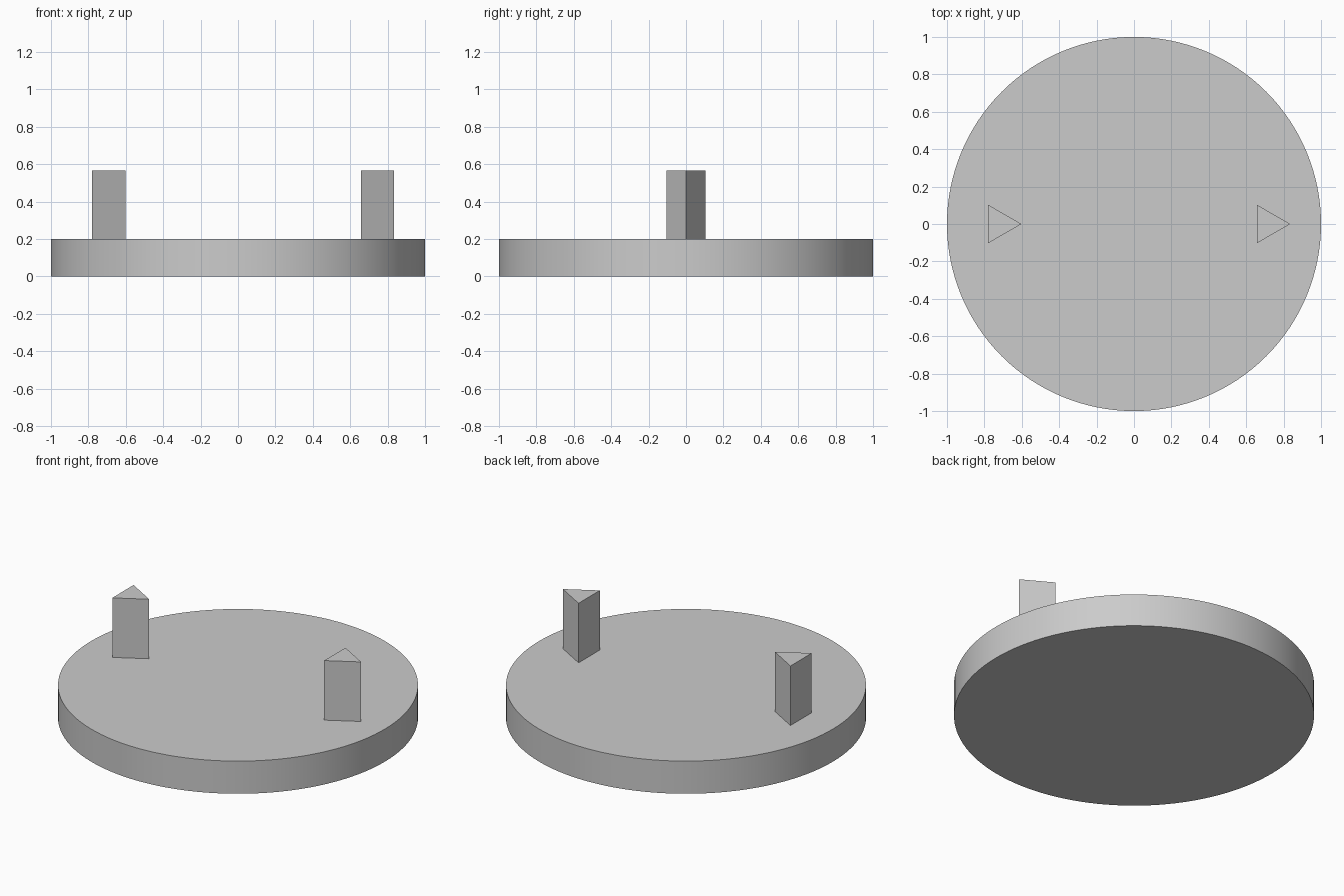
import bpy
import math

cube = bpy.data.objects.get("Cube")
if cube:
    bpy.data.objects.remove(cube, do_unlink=True)

# Single plain grey
grey = bpy.data.materials.new("light_grey")
grey.use_nodes = True
colour = (0.6, 0.6, 0.6, 1)
grey.diffuse_color = colour
for node in grey.node_tree.nodes:
    if node.type == 'BSDF_PRINCIPLED':
        node.inputs["Base Color"].default_value = colour

BASE_TOP = 0.2
PEG_TOP = 0.565


def prism(name, sides, radius, x, bottom, top, turn=0):
    """Upright prism between two heights."""
    bpy.ops.mesh.primitive_cylinder_add(
        vertices=sides, radius=radius, depth=top - bottom,
        location=(x, 0, (bottom + top) / 2), rotation=(0, 0, turn))
    obj = bpy.context.object
    obj.name = name
    bpy.ops.object.transform_apply(location=False, rotation=True, scale=False)
    obj.data.materials.append(grey)
    return obj


# Round base disc
prism("base_disc", 128, 1.0, 0, 0, BASE_TOP)
bpy.ops.object.shade_smooth_by_angle(angle=math.radians(30))

# Two triangular pegs, both pointing towards +x
for name, x in (("right_peg", -0.721), ("left_peg", 0.716)):
    prism(name, 3, 0.119, x, BASE_TOP, PEG_TOP, turn=-math.pi / 2)
